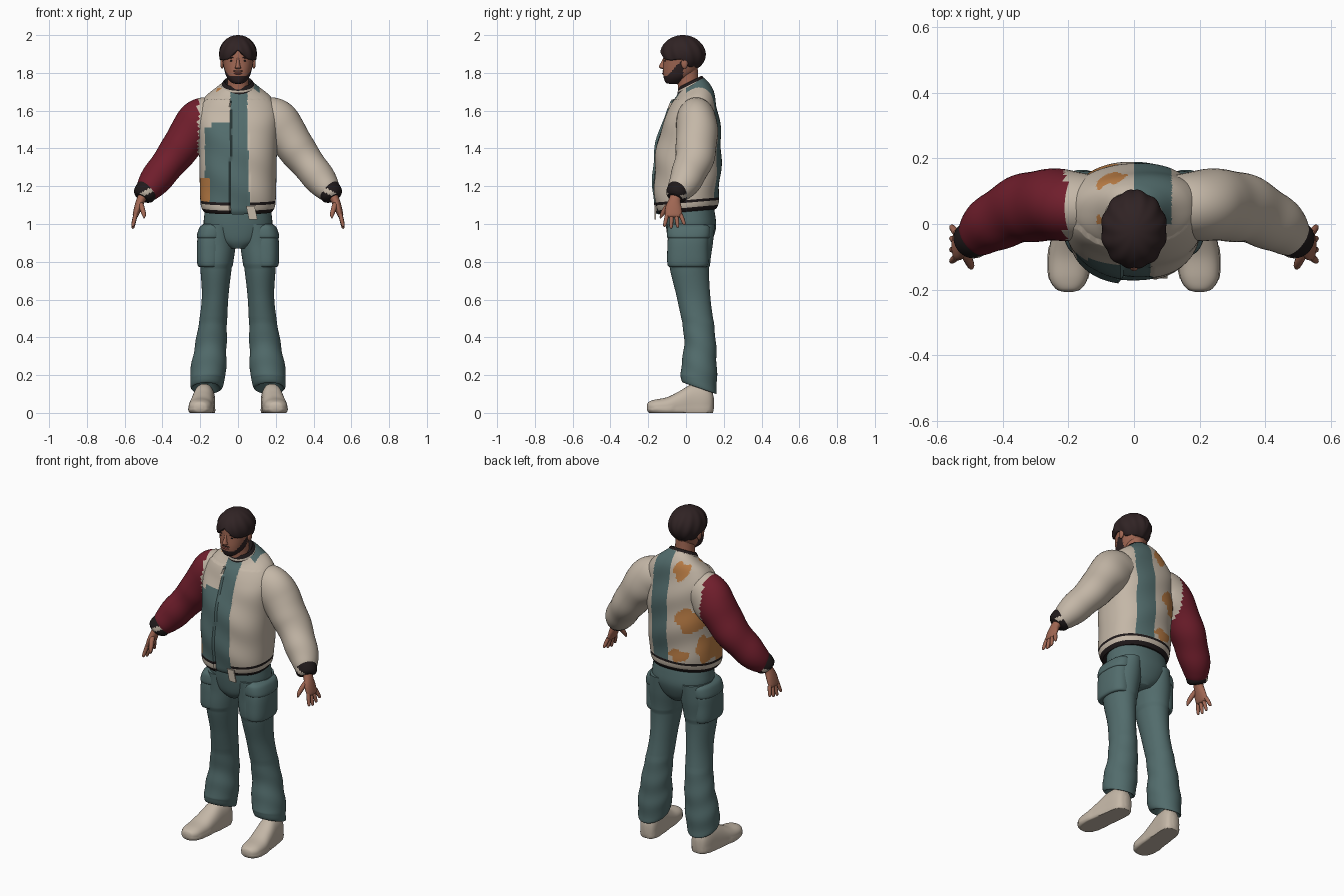
import bpy, bmesh, math
from mathutils import Vector

cube = bpy.data.objects.get("Cube")
if cube:
    bpy.data.objects.remove(cube, do_unlink=True)


def make_material(name, *srgb):
    mat = bpy.data.materials.new(name)
    mat.use_nodes = True
    colour = [(c / 255 / 12.92 if c < 11 else ((c / 255 + .055) / 1.055) ** 2.4) for c in srgb] + [1]
    mat.diffuse_color = colour
    node = next(n for n in mat.node_tree.nodes if n.type == 'BSDF_PRINCIPLED')
    node.inputs["Base Color"].default_value = colour
    node.inputs["Roughness"].default_value = .8
    return mat


MATS = {"cream": make_material("cream cloth", 196, 183, 167),
        "teal": make_material("teal cloth", 82, 108, 108),
        "red": make_material("dark red cloth", 112, 30, 44),
        "orange": make_material("orange print", 188, 126, 70),
        "black": make_material("black ribbing", 32, 26, 27),
        "hair": make_material("dark brown hair", 48, 35, 36),
        "skin": make_material("skin", 160, 103, 83),
        "lips": make_material("lips", 140, 75, 66)}


def finish(bm, name, colour, angle=50):
    """Turn a bmesh into an object; colour is a name or a rule on face centres."""
    bmesh.ops.recalc_face_normals(bm, faces=bm.faces)
    used = []
    for face in bm.faces:
        key = colour(face.calc_center_median()) if callable(colour) else colour
        if key not in used:
            used.append(key)
        face.material_index = used.index(key)
        face.smooth = True
    mesh = bpy.data.meshes.new(name)
    bm.to_mesh(mesh)
    bm.free()
    for key in used:
        mesh.materials.append(MATS[key])
    mesh.set_sharp_from_angle(angle=math.radians(angle))
    obj = bpy.data.objects.new(name, mesh)
    bpy.context.collection.objects.link(obj)
    return obj


def spline(rows, steps):
    """Smooth interpolation through the rows."""
    out = []
    for i in range(len(rows) - 1):
        p = [rows[max(0, min(len(rows) - 1, i + k))] for k in (-1, 0, 1, 2)]
        for j in range(steps + (i == len(rows) - 2)):
            t = j / steps
            out.append([b + t * (c - a) / 2 + t * t * (2 * a - 5 * b + 4 * c - d) / 2
                        + t ** 3 * (3 * b - a - 3 * c + d) / 2 for a, b, c, d in zip(*p)])
    return out


def loft(name, rows, colour, axis="z", side=1, seg=40, steps=6, power=1, deform=None):
    """Skin rings given as (x, y, z, radius a, radius b, optional tilt)."""
    bm = bmesh.new()
    rows = spline(rows, steps)
    rings = []
    for i, row in enumerate(rows):
        centre, ra, rb = Vector(row[:3]), row[3], row[4]
        tilt = row[5] if len(row) > 5 else 0
        u, v = Vector((1, 0, 0)), Vector((0, 1, 0))
        if axis == "y":
            v = Vector((0, 0, 1))
        elif axis == "path":
            t = Vector(rows[min(i + 1, len(rows) - 1)][:3]) - Vector(rows[max(i - 1, 0)][:3])
            v = (v - t * v.dot(t) / t.length_squared).normalized()
            u = v.cross(t).normalized()
        ring = []
        for k in range(seg):
            a = math.tau * k / seg
            c, s = math.cos(a), math.sin(a)
            p = centre + u * ra * math.copysign(abs(c) ** power, c) + v * rb * math.copysign(abs(s) ** power, s)
            p.z += tilt * (p.y - centre.y)
            if deform:
                p = deform(p, centre)
            p.x *= side
            ring.append(bm.verts.new(p))
        rings.append(ring)
    for low, high in zip(rings, rings[1:]):
        for k in range(seg):
            n = (k + 1) % seg
            bm.faces.new((low[k], low[n], high[n], high[k]))
    bm.faces.new(rings[0])
    bm.faces.new(rings[-1])
    return finish(bm, name, colour)


def ellipsoid(name, centre, size, colour):
    bm = bmesh.new()
    bmesh.ops.create_uvsphere(bm, u_segments=20, v_segments=12, radius=1)
    for v in bm.verts:
        v.co = Vector(centre) + Vector(a * b for a, b in zip(v.co, size))
    return finish(bm, name, colour)


# Jacket body: open front, asymmetrical panels and print
BLOBS = [(-.07, 1.68, .045, .05), (-.14, 1.4, .08, .07), (-.07, 1.18, .06, .035), (-.19, 1.22, .03, .08)]


def opening(z):
    return .05 + .03 * max(0, 1.5 - z)


def jacket_colour(c):
    hem = c.z - .09 * c.y
    if c.y < 0 and -.04 < c.x < opening(c.z):
        return "teal"
    if hem < 1.125:
        return "cream" if 1.085 < hem < 1.112 else "black"
    if c.y < 0:
        if c.x < -.15 and c.z < 1.24:
            return "orange"
        return "teal" if -.175 < c.x < 0 and c.z < (1.54 if c.x > -.14 else 1.51) else "cream"
    if 0 < c.x < .115:
        return "teal"
    for x, z, rx, rz in BLOBS:
        dx, dz = (c.x - x) / rx, (c.z - z) / rz
        if dx * dx + dz * dz + .35 * math.sin(4 * dx + 3 * dz) < 1:
            return "orange"
    return "cream"


def jacket_folds(p, centre):
    if p.y < 0 and p.z < 1.66:
        if p.x < -.04:
            p.y -= .012
        elif p.x > opening(p.z):
            p.y -= .004
    p.y += .004 * math.sin(p.z * 30 + p.x * 14)
    return p


loft("jacket_body", [(0, .005, 1.065, .18, .15, .09), (0, .005, 1.1, .197, .165, .09),
                     (0, .005, 1.2, .202, .173, .05), (0, .012, 1.35, .205, .175, 0),
                     (0, .025, 1.5, .213, .157, 0), (0, .037, 1.6, .213, .13, .05),
                     (0, .04, 1.67, .175, .108, .2), (0, .035, 1.715, .115, .083, .4),
                     (0, .028, 1.74, .082, .066, .5)],
     jacket_colour, seg=160, steps=12, power=.88, deform=jacket_folds)
loft("jacket_collar", [(0, .028, 1.715, .088, .072, .5), (0, .026, 1.735, .088, .07, .5),
                       (0, .022, 1.755, .074, .06, .5), (0, .022, 1.745, .066, .052, .5)],
     lambda c: "cream" if 1.732 < c.z - .5 * (c.y - .025) < 1.742 else "black", seg=64, steps=5)
bm = bmesh.new()
bmesh.ops.create_cube(bm, size=1)
for v in bm.verts:
    v.co = Vector((.073, -.163, 1.06)) + Vector((v.co.x * .045 + v.co.z * -.015, v.co.y * .008, v.co.z * .07))
finish(bm, "jacket_front_corner", "cream")


# Sleeves, cuffs and hands
def sleeve_folds(p, centre):
    return centre + (p - centre) * (1 + .025 * math.sin(centre.z * 42 + p.y * 12))


for side, label in ((1, "left"), (-1, "right")):
    cloth = "cream" if side > 0 else "red"
    loft(label + "_sleeve", [(.1, .055, 1.56, .1, .09), (.18, .057, 1.545, .125, .105),
                             (.25, .057, 1.48, .115, .11), (.33, .05, 1.37, .096, .105),
                             (.42, .01, 1.255, .086, .09), (.475, -.03, 1.185, .07, .072),
                             (.5, -.047, 1.16, .05, .052)],
         lambda c: cloth if abs(c.x) > .21 else "cream", "path", side, steps=8, deform=sleeve_folds)
    loft(label + "_cuff", [(.475, -.033, 1.19, .06, .06), (.487, -.043, 1.172, .062, .06),
                           (.5, -.052, 1.15, .058, .056), (.507, -.057, 1.138, .045, .044)],
         lambda c: "cream" if 1.152 < c.z + .5 * (abs(c.x) - .49) < 1.178 else "black", "path", side)
    loft(label + "_palm", [(.497, -.05, 1.16, .025, .03), (.515, -.06, 1.125, .023, .032),
                           (.53, -.066, 1.085, .02, .043), (.543, -.066, 1.045, .015, .043),
                           (.546, -.066, 1.035, .006, .03)], "skin", "path", side, seg=24)
    for i, length in enumerate((.065, .075, .07, .055)):
        y = -.1 + i * .024
        tip = Vector((.016, -.015 + i * .012, -length))
        base = Vector((.542, y, 1.05))
        rows = [(*(base + tip * t), r, r) for t, r in ((0, .011), (.5, .0105), (.9, .008), (1, .002))]
        loft(f"{label}_finger_{i + 1}", rows, "skin", "path", side, seg=12, steps=3)
    loft(label + "_thumb", [(.52, -.075, 1.115, .015, .015), (.508, -.105, 1.085, .014, .014),
                            (.498, -.127, 1.05, .011, .011), (.497, -.136, 1.03, .003, .003)],
         "skin", "path", side, seg=12, steps=3)

# Trousers: hips, flared legs, cargo pockets
loft("trouser_hips", [(0, .02, .87, .05, .09), (0, .022, .91, .13, .115), (0, .027, .98, .178, .132),
                      (0, .022, 1.05, .178, .132), (0, .015, 1.12, .165, .125)], "teal", power=.9)


def leg_folds(p, centre):
    swell = 1.05 if p.z > .775 else 1 + .022 * math.sin(p.z * 48 + p.y * 25) * (p.z < .5)
    return Vector((centre.x + (p.x - centre.x) * swell, centre.y + (p.y - centre.y) * swell, p.z))


for side, label in ((1, "left"), (-1, "right")):
    loft(label + "_trouser_leg", [(.17, .075, .17, .04, .05, -.3), (.168, .072, .13, .075, .085, -.35),
                                  (.163, .068, .165, .09, .095, -.3), (.157, .068, .23, .094, .095, 0),
                                  (.14, .073, .4, .08, .083, 0), (.122, .042, .6, .07, .088, 0),
                                  (.116, .018, .77, .083, .104, 0), (.108, .024, .9, .092, .113, 0),
                                  (.1, .027, 1, .08, .12, 0)], "teal", side=side, steps=12, deform=leg_folds)
    loft(label + "_cargo_pocket", [(.15, .01, .775, .04, .08), (.15, .01, .782, .064, .107),
                                   (.149, .01, .87, .069, .109), (.147, .013, .93, .066, .108),
                                   (.14, .013, .94, .06, .1)], "teal", side=side, power=.8)
    loft(label + "_pocket_flap", [(.146, .013, .925, .05, .09), (.146, .013, .93, .072, .113),
                                  (.14, .015, .98, .065, .112), (.13, .015, 1, .05, .095)],
         "teal", side=side, power=.8)


# Shoes with flat soles
def flat_sole(p, centre):
    p.z = max(p.z, 0)
    if p.z < .022:
        p.x += (p.x - centre.x) * .06
    return p


for side, label in ((1, "left"), (-1, "right")):
    loft(label + "_shoe", [(.2, -.207, .03, .015, .012), (.2, -.198, .03, .038, .028),
                           (.2, -.165, .03, .058, .04), (.197, -.1, .03, .064, .053),
                           (.19, -.04, .04, .062, .072), (.182, .03, .05, .058, .1),
                           (.175, .1, .05, .054, .1), (.172, .135, .05, .04, .07), (.172, .147, .05, .012, .03)],
         "cream", "y", side, power=.85, deform=flat_sole)


# Head with a short jaw beard
def head_colour(c):
    edge = 1.782 + max(0, c.y + .1) * 1.1
    return "hair" if c.z < min(edge, 1.865) and c.y < -.015 else "skin"


loft("neck", [(0, .02, 1.68, .066, .062), (0, .012, 1.74, .056, .056), (0, .002, 1.82, .054, .06)], "skin")
loft("head", [(0, -.068, 1.742, .012, .02), (0, -.065, 1.748, .033, .042), (0, -.05, 1.775, .058, .068),
              (0, -.034, 1.81, .071, .088), (0, -.022, 1.86, .081, .098), (0, -.018, 1.91, .085, .1),
              (0, -.018, 1.955, .07, .085), (0, -.018, 1.98, .03, .035)],
     head_colour, seg=72, steps=8, power=.92)
loft("nose", [(0, -.112, 1.82, .008, .01), (0, -.122, 1.826, .017, .018), (0, -.125, 1.836, .013, .018),
              (0, -.118, 1.86, .008, .012), (0, -.112, 1.88, .007, .008)], "skin", seg=20)
ellipsoid("mouth", (0, -.117, 1.797), (.022, .01, .006), "lips")
ellipsoid("moustache", (0, -.118, 1.81), (.026, .007, .004), "hair")
for side, label in ((1, "left"), (-1, "right")):
    ellipsoid(label + "_eye", (side * .032, -.109, 1.864), (.011, .006, .005), "black")
    ellipsoid(label + "_eyebrow", (side * .033, -.11, 1.881), (.018, .008, .004), "hair")
    ellipsoid(label + "_ear", (side * .084, -.008, 1.85), (.01, .018, .028), "skin")

# Hair: centre-parted cap, longer at the back
EDGE = [(0, .22), (.25, .05), (.55, -.28), (1, -.35), (1.5, -.28), (1.9, -.75), (3.2, -.85)]


def hairline(d):
    for (a, p), (b, q) in zip(EDGE, EDGE[1:]):
        if d <= b:
            return p + (q - p) * (d - a) / (b - a)


bm = bmesh.new()
rings = []
for j in range(25):
    ring = []
    for k in range(96):
        d = math.tau * k / 96 - math.pi
        low = hairline(abs(d))
        t = low + (1.55 - low) * j / 24
        lock = 1 + .025 * math.sin(11 * abs(d) + 3 * t) * math.cos(t) - .03 * math.exp(-(d * 6) ** 2)
        out = math.cos(t) * lock
        ring.append(bm.verts.new((.1 * math.sin(d) * out, -.017 - .12 * math.cos(d) * out,
                                  1.9 + .1 * math.sin(t))))
    rings.append(ring)
for low, high in zip(rings, rings[1:]):
    for k in range(96):
        n = (k + 1) % 96
        bm.faces.new((low[k], low[n], high[n], high[k]))
bm.faces.new(rings[-1])
hair = finish(bm, "hair", "hair")
shell = hair.modifiers.new("thickness", 'SOLIDIFY')
shell.thickness = .02
